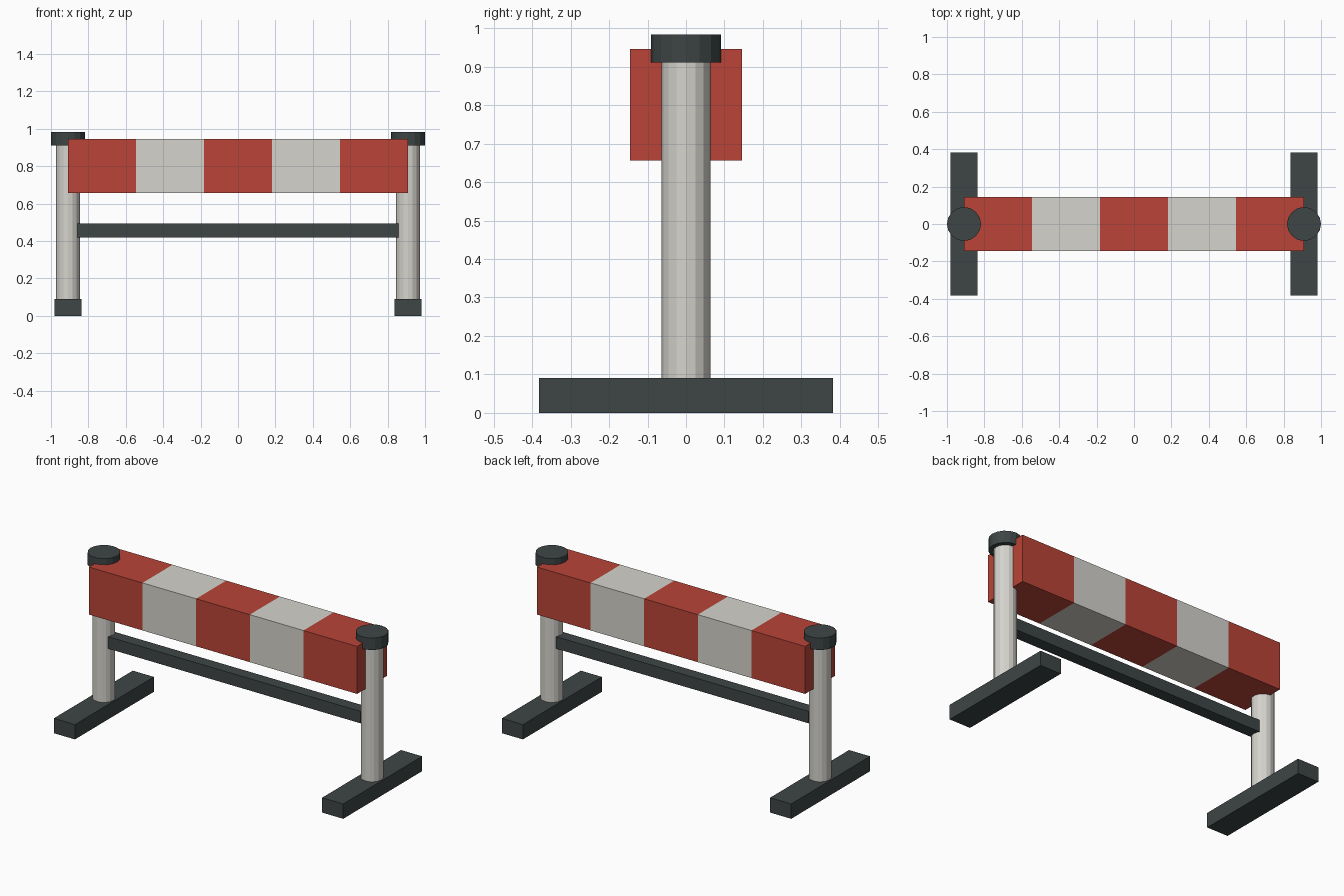
import bpy, bmesh
from mathutils import Matrix, Vector

if "Cube" in bpy.data.objects:
    bpy.data.objects.remove(bpy.data.objects["Cube"])


def material(name, rgb):
    m = bpy.data.materials.new(name)
    m.diffuse_color = (*[(c / 255 / 12.92 if c < 11 else ((c / 255 + 0.055) / 1.055) ** 2.4) for c in rgb], 1)
    m.use_nodes = True
    m.node_tree.nodes["Principled BSDF"].inputs["Base Color"].default_value = m.diffuse_color
    return m


RED = material("signal red", (186, 68, 55))
WHITE = material("warm white", (213, 211, 204))
DARK = material("dark rubber", (62, 69, 69))


def finish(name, bm, *mats):
    mesh = bpy.data.meshes.new(name)
    bm.to_mesh(mesh)
    bm.free()
    for m in mats:
        mesh.materials.append(m)
    obj = bpy.data.objects.new(name, mesh)
    bpy.context.collection.objects.link(obj)
    return obj


def box_mesh(size, centre):
    bm = bmesh.new()
    bmesh.ops.create_cube(bm, size=1, matrix=Matrix.Translation(centre) @ Matrix.Diagonal((*size, 1)))
    return bm


def cylinder(name, x, radius, z0, z1, mat):
    bm = bmesh.new()
    bmesh.ops.create_cone(bm, cap_ends=True, segments=16, radius1=radius, radius2=radius,
                          depth=z1 - z0, matrix=Matrix.Translation((x, 0, (z0 + z1) / 2)))
    return finish(name, bm, mat)


# Legs: foot bar, round post and wider cap on each side
for side, x in (("left", -0.909), ("right", 0.909)):
    finish(side + "_foot", box_mesh((0.143, 0.764, 0.091), (x, 0, 0.0455)), DARK)
    cylinder(side + "_post", x, 0.064, 0.002, 0.945, WHITE)
    cylinder(side + "_cap", x, 0.091, 0.911, 0.984, DARK)

# Lower rail between the posts
finish("lower_rail", box_mesh((1.714, 0.073, 0.073), (0, 0, 0.456)), DARK)

# Striped beam: one box cut into five equal bands
LENGTH, BANDS = 1.818, 5
beam = box_mesh((LENGTH, 0.291, 0.291), (0, 0, 0.801))
for i in range(1, BANDS):
    cut = Vector((LENGTH * (i / BANDS - 0.5), 0, 0))
    bmesh.ops.bisect_plane(beam, geom=beam.verts[:] + beam.edges[:] + beam.faces[:],
                           plane_co=cut, plane_no=(1, 0, 0))
for f in beam.faces:
    band = int((f.calc_center_median().x / LENGTH + 0.5) * BANDS * 0.9999)
    f.material_index = band % 2
finish("striped_beam", beam, RED, WHITE)
